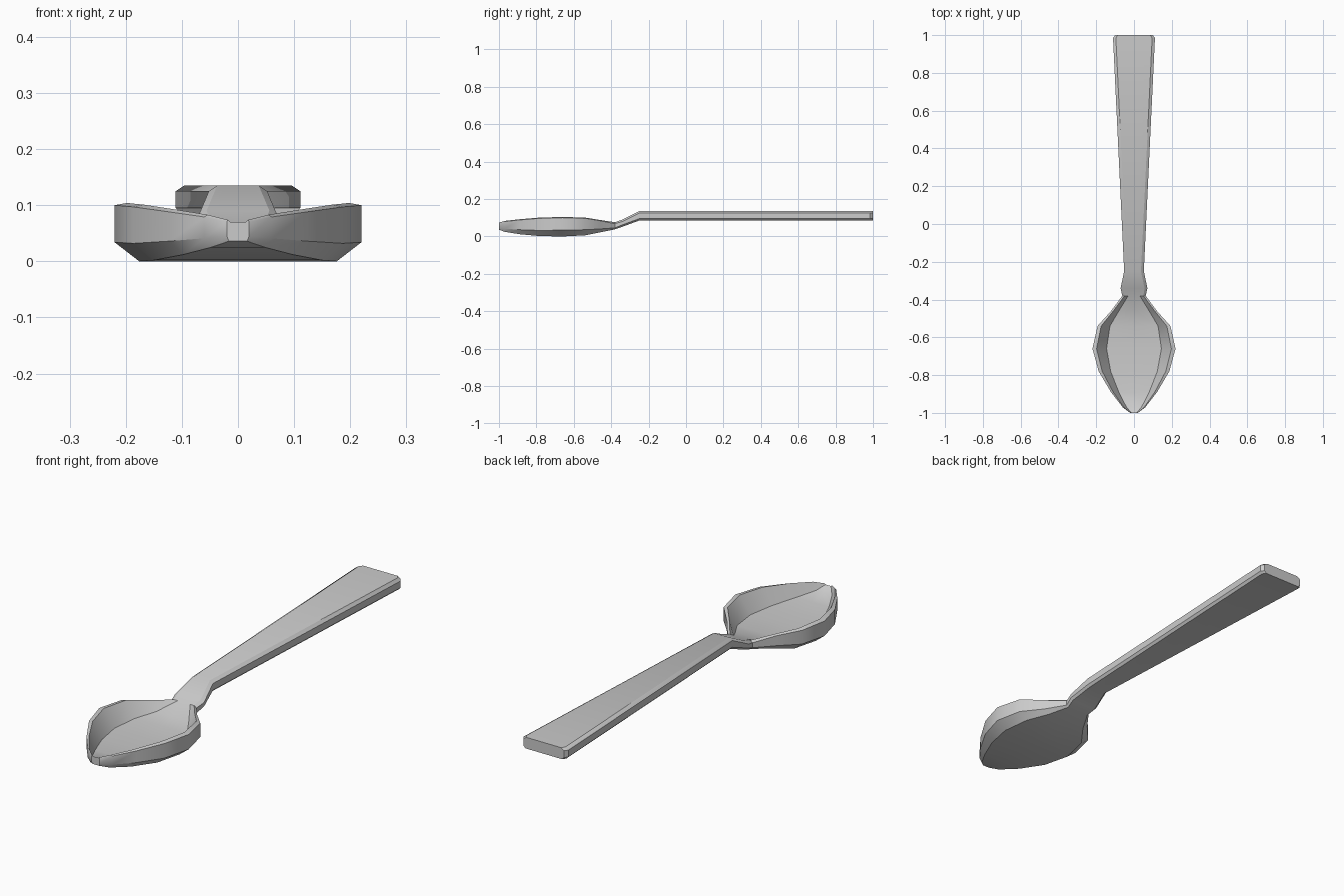
import bpy, bmesh

if "Cube" in bpy.data.objects:
    bpy.data.objects.remove(bpy.data.objects["Cube"])


def ring(y, w, wb, wi, wf, zb, zl, zh, zt, zf):
    """Closed cross-section at y: underside, side walls, rim and hollow, mirrored in x."""
    right = [(wb, zb), (w, zl), (w, zh), (wi, zt), (wf, zf)]
    left = [(-x, z) for x, z in reversed(right)]
    return [(x, y, z) for x, z in right + [(0, zf)] + left + [(0, zb)]]


def loft(name, rings):
    bm = bmesh.new()
    loops = [[bm.verts.new(p) for p in r] for r in rings]
    n = len(loops[0])
    for a, b in zip(loops, loops[1:]):
        for i in range(n):
            bm.faces.new((a[i], a[(i + 1) % n], b[(i + 1) % n], b[i]))
    bm.faces.new(loops[0])
    bm.faces.new(loops[-1])
    bmesh.ops.recalc_face_normals(bm, faces=bm.faces)
    mesh = bpy.data.meshes.new(name)
    bm.to_mesh(mesh)
    bm.free()
    obj = bpy.data.objects.new(name, mesh)
    bpy.context.collection.objects.link(obj)
    return obj


# Bowl: y, half width, underside height, wall foot, rim height, hollow floor
bowl = [
    (-1.00, 0.020, 0.036, 0.045, 0.074, 0.070),
    (-0.97, 0.060, 0.025, 0.041, 0.083, 0.048),
    (-0.89, 0.122, 0.012, 0.036, 0.092, 0.037),
    (-0.78, 0.187, 0.002, 0.032, 0.101, 0.031),
    (-0.66, 0.220, 0.000, 0.034, 0.104, 0.030),
    (-0.54, 0.193, 0.006, 0.036, 0.101, 0.033),
    (-0.46, 0.121, 0.022, 0.040, 0.088, 0.045),
]
rings = [ring(y, w, w * 0.80, w * 0.90, w * 0.66, zb, zl, zt - 0.004, zt, zf)
         for y, w, zb, zl, zt, zf in bowl]

# Neck and handle: y, half width, bottom, top, edge chamfer
handle = [
    (-0.38, 0.062, 0.038, 0.076, 0.008),
    (-0.34, 0.071, 0.052, 0.090, 0.010),
    (-0.25, 0.052, 0.085, 0.135, 0.010),
    (0.985, 0.111, 0.085, 0.135, 0.010),
    (1.00, 0.100, 0.085, 0.135, 0.010),
]
rings += [ring(y, w, w - c, w - 1.5 * c, w * 0.5, b, b + c, t - c, t, t)
          for y, w, b, t, c in handle]

spoon = loft("spoon", rings)
bpy.context.view_layer.objects.active = spoon
spoon.select_set(True)
bpy.ops.object.shade_smooth_by_angle(angle=0.52)
